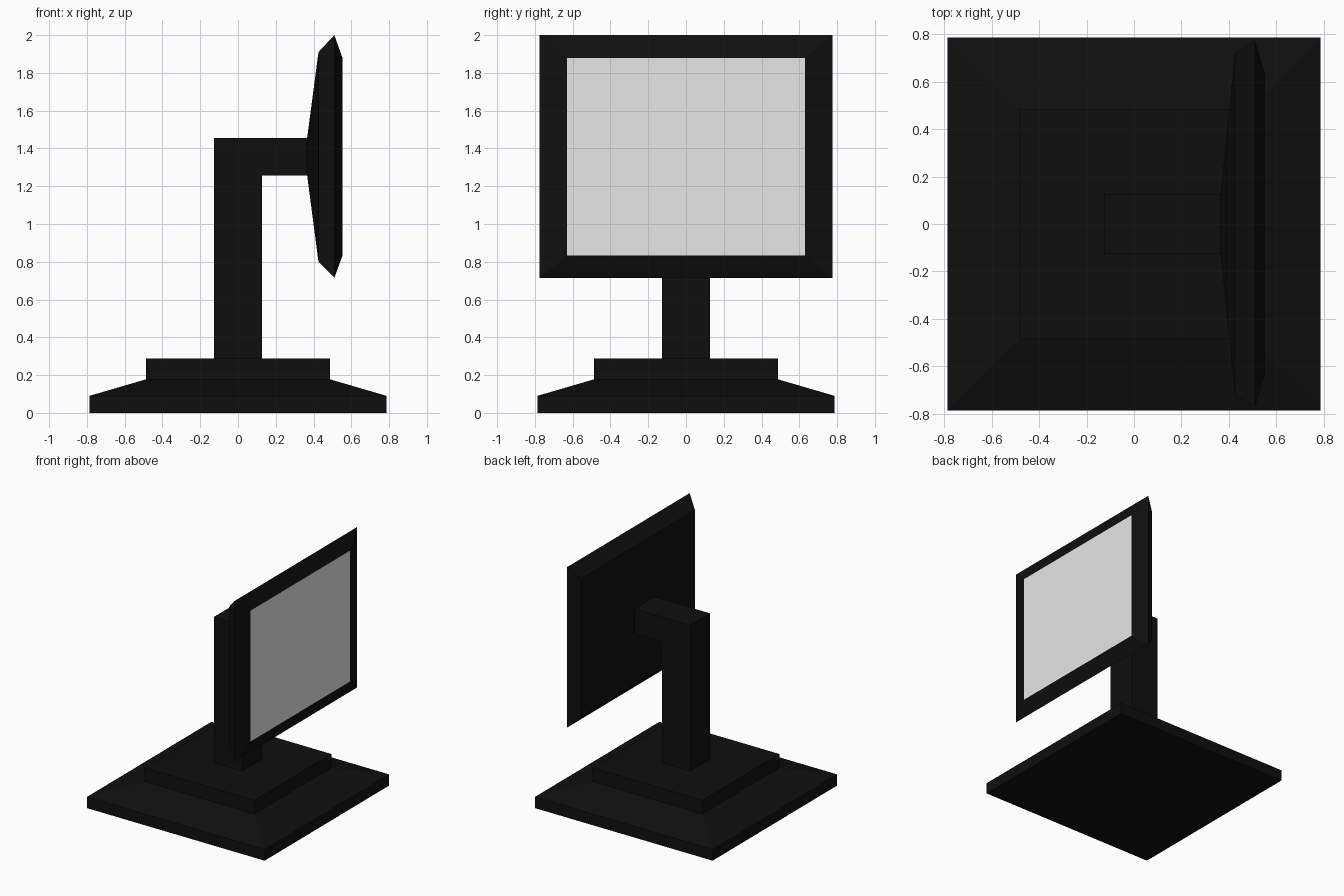
import bpy
import bmesh

cube = bpy.data.objects.get("Cube")
if cube:
    bpy.data.objects.remove(cube, do_unlink=True)


def make_material(name, color):
    mat = bpy.data.materials.new(name)
    mat.use_nodes = True
    mat.diffuse_color = color
    mat.node_tree.nodes["Principled BSDF"].inputs["Base Color"].default_value = color
    return mat


black = make_material("black plastic", (0.0048, 0.0048, 0.0048, 1))
grey = make_material("light grey screen", (0.8, 0.8, 0.8, 1))


def finish(name, bm, mats):
    bmesh.ops.recalc_face_normals(bm, faces=bm.faces)
    mesh = bpy.data.meshes.new(name)
    bm.to_mesh(mesh)
    bm.free()
    for mat in mats:
        mesh.materials.append(mat)
    obj = bpy.data.objects.new(name, mesh)
    bpy.context.collection.objects.link(obj)
    return obj


def loft(name, rings, mats):
    """Skin a list of four-cornered rings and cap both ends."""
    bm = bmesh.new()
    loops = [[bm.verts.new(p) for p in ring] for ring in rings]
    for a, b in zip(loops, loops[1:]):
        for i in range(4):
            j = (i + 1) % 4
            bm.faces.new((a[i], a[j], b[j], b[i]))
    bm.faces.new(loops[0])
    front = bm.faces.new(loops[-1])
    front.material_index = len(mats) - 1
    return finish(name, bm, mats)


def level_ring(half, z):
    return [(-half, -half, z), (half, -half, z), (half, half, z), (-half, half, z)]


def upright_ring(x, half, low, high):
    return [(x, -half, low), (x, half, low), (x, half, high), (x, -half, high)]


# Stepped base with a sloping skirt
loft("base", [level_ring(h, z) for h, z in
              ((0.787, 0), (0.787, 0.09), (0.486, 0.178), (0.486, 0.288))], [black])

# L-shaped stand: side profile extruded across the width
half = 0.126
profile = [(-half, 0.288), (half, 0.288), (half, 1.258),
           (0.366, 1.258), (0.366, 1.455), (-half, 1.455)]
bm = bmesh.new()
side = bm.faces.new([bm.verts.new((x, -half, z)) for x, z in profile])
new = bmesh.ops.extrude_face_region(bm, geom=[side])["geom"]
bmesh.ops.translate(bm, vec=(0, 2 * half, 0),
                    verts=[v for v in new if isinstance(v, bmesh.types.BMVert)])
finish("stand", bm, [black])

# Monitor: tapered back, bevelled rim, and the screen as its front face
loft("monitor", [upright_ring(*s) for s in
                 ((0.366, half, 1.258, 1.455), (0.426, 0.72, 0.80, 1.91),
                  (0.51, 0.775, 0.715, 2.0), (0.553, 0.63, 0.832, 1.88))], [black, grey])
